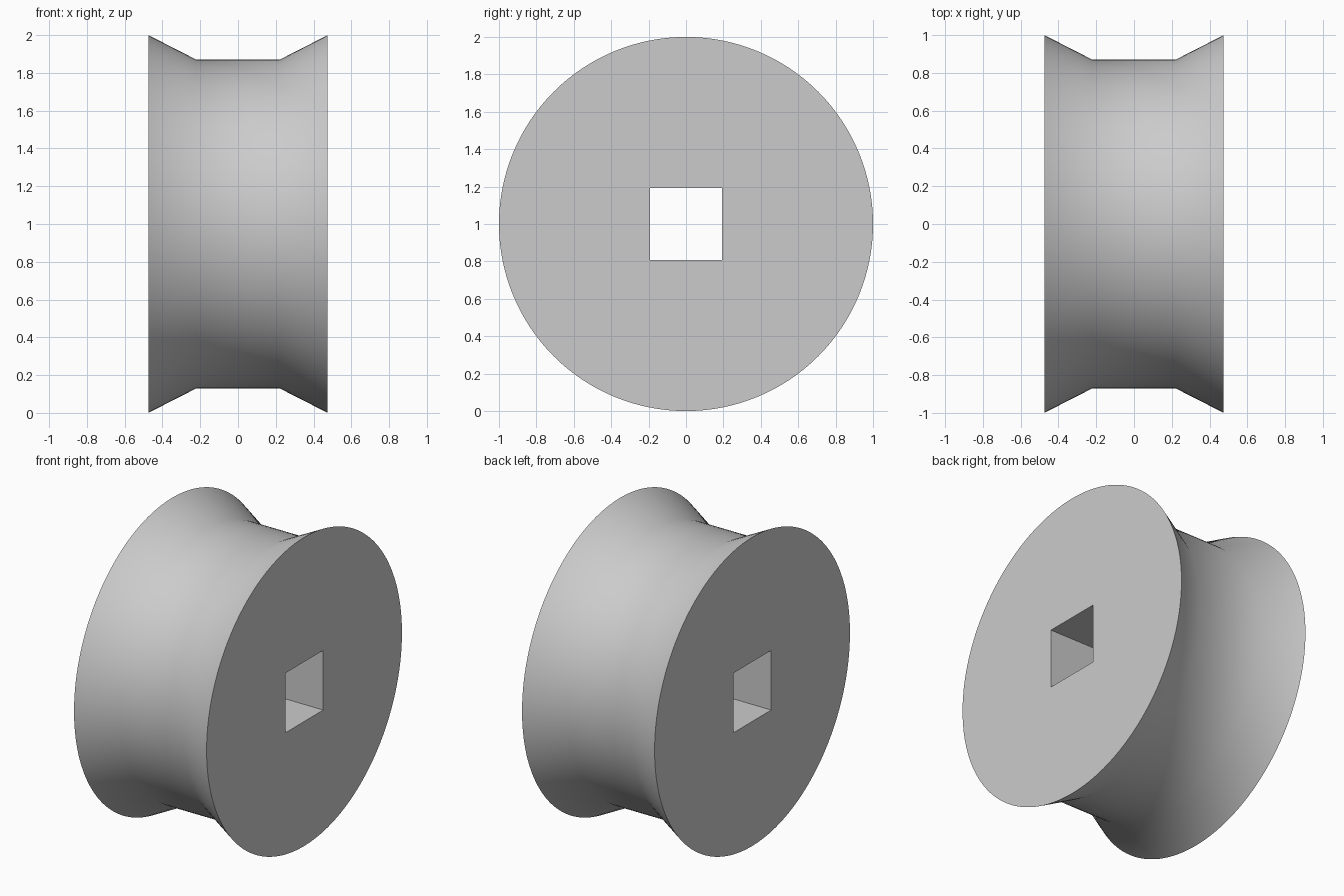
import bpy, bmesh, math

cube = bpy.data.objects.get("Cube")
if cube:
    bpy.data.objects.remove(cube, do_unlink=True)

SEGMENTS = 128
QUARTER = SEGMENTS // 4
HOLE = 0.193  # half width of the square bore
PROFILE = [(-0.475, 1.0), (-0.22, 0.87), (0.22, 0.87), (0.475, 1.0)]  # (x, radius)

grey = bpy.data.materials.new("plain grey")
grey.use_nodes = True
colour = (0.6, 0.6, 0.6, 1)
grey.diffuse_color = colour
grey.node_tree.nodes["Principled BSDF"].inputs["Base Color"].default_value = colour

bm = bmesh.new()


def ring(x, radius, count):
    """Circle of points around the x axle, starting on a diagonal."""
    angles = [math.pi / 4 + math.tau * i / count for i in range(count)]
    return [bm.verts.new((x, radius * math.cos(a), 1 + radius * math.sin(a))) for a in angles]


def bridge(a, b):
    n = len(a)
    for i in range(n):
        j = (i + 1) % n
        bm.faces.new((a[i], a[j], b[j], b[i]))


# Grooved rim
rims = [ring(x, r, SEGMENTS) for x, r in PROFILE]
for a, b in zip(rims, rims[1:]):
    bridge(a, b)

# Square axle bore
bores = [ring(x, HOLE * math.sqrt(2), 4) for x in (PROFILE[0][0], PROFILE[-1][0])]
bridge(*bores)

# Flat sides, one quarter at a time from the rim to the bore
for rim, bore in ((rims[0], bores[0]), (rims[-1], bores[1])):
    for q in range(4):
        arc = [rim[(q * QUARTER + i) % SEGMENTS] for i in range(QUARTER + 1)]
        bm.faces.new(arc + [bore[(q + 1) % 4], bore[q]])

bmesh.ops.recalc_face_normals(bm, faces=bm.faces)
mesh = bpy.data.meshes.new("grooved_wheel")
bm.to_mesh(mesh)
bm.free()
mesh.materials.append(grey)

wheel = bpy.data.objects.new("grooved_wheel", mesh)
bpy.context.collection.objects.link(wheel)
bpy.ops.object.select_all(action="DESELECT")
wheel.select_set(True)
bpy.context.view_layer.objects.active = wheel
bpy.ops.object.shade_smooth_by_angle(angle=math.radians(40))
